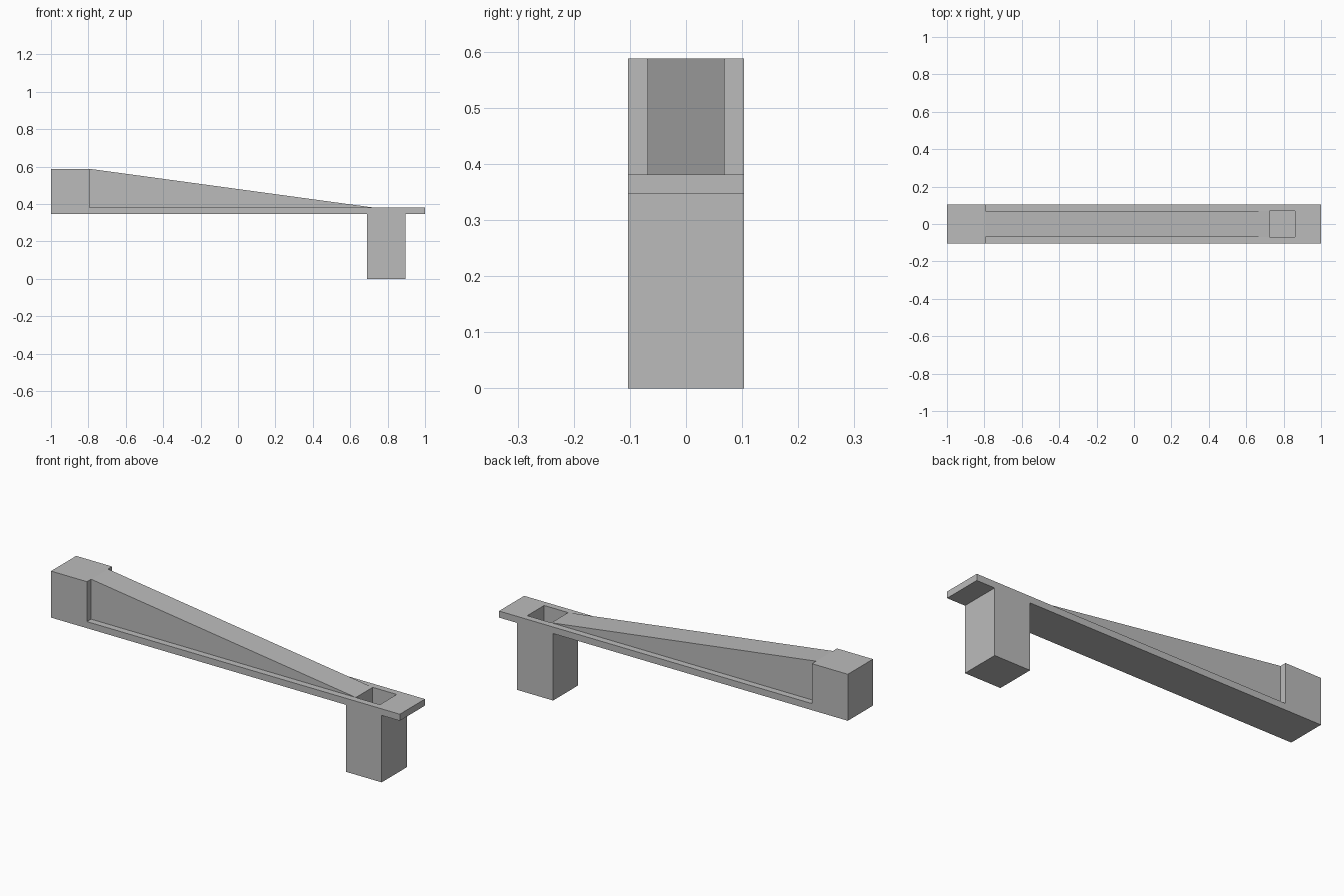
import bpy
import bmesh

if "Cube" in bpy.data.objects:
    bpy.data.objects.remove(bpy.data.objects["Cube"])

grey = bpy.data.materials.new("light_grey")
grey.diffuse_color = (0.5, 0.5, 0.5, 1)
grey.use_nodes = True
grey.node_tree.nodes["Principled BSDF"].inputs["Base Color"].default_value = grey.diffuse_color


def extrude_profile(name, points, half_width):
    """Extrude an x-z outline symmetrically along y."""
    bm = bmesh.new()
    face = bm.faces.new([bm.verts.new((x, -half_width, z)) for x, z in points])
    result = bmesh.ops.extrude_face_region(bm, geom=[face])
    verts = [v for v in result["geom"] if isinstance(v, bmesh.types.BMVert)]
    bmesh.ops.translate(bm, verts=verts, vec=(0, 2 * half_width, 0))
    bmesh.ops.recalc_face_normals(bm, faces=bm.faces[:])
    mesh = bpy.data.meshes.new(name)
    bm.to_mesh(mesh)
    bm.free()
    mesh.materials.append(grey)
    obj = bpy.data.objects.new(name, mesh)
    bpy.context.collection.objects.link(obj)
    return obj


HALF, INNER = 0.103, 0.069
UNDER, DECK, TOP = 0.347, 0.381, 0.588
BLOCK_X, SOCKET_X = -0.794, 0.724

# Beam with raised end block and downward leg, one solid profile
body = extrude_profile("beam_body", [
    (-1, UNDER), (0.69, UNDER), (0.69, 0), (0.896, 0), (0.896, UNDER),
    (1, UNDER), (1, DECK), (BLOCK_X, DECK), (BLOCK_X, TOP), (-1, TOP)], HALF)

# Narrow sloping rib from the block down to the socket
extrude_profile("sloping_rib", [
    (BLOCK_X, DECK), (SOCKET_X, DECK), (BLOCK_X, TOP)], INNER)

# Square socket sunk into the leg, leaving a thin floor
cutter = extrude_profile("socket_cutter", [
    (SOCKET_X, 0.034), (0.862, 0.034), (0.862, 0.5), (SOCKET_X, 0.5)], INNER)
cutter.hide_render = True
cutter.hide_set(True)
cut = body.modifiers.new("socket", "BOOLEAN")
cut.operation = "DIFFERENCE"
cut.solver = "EXACT"
cut.object = cutter
